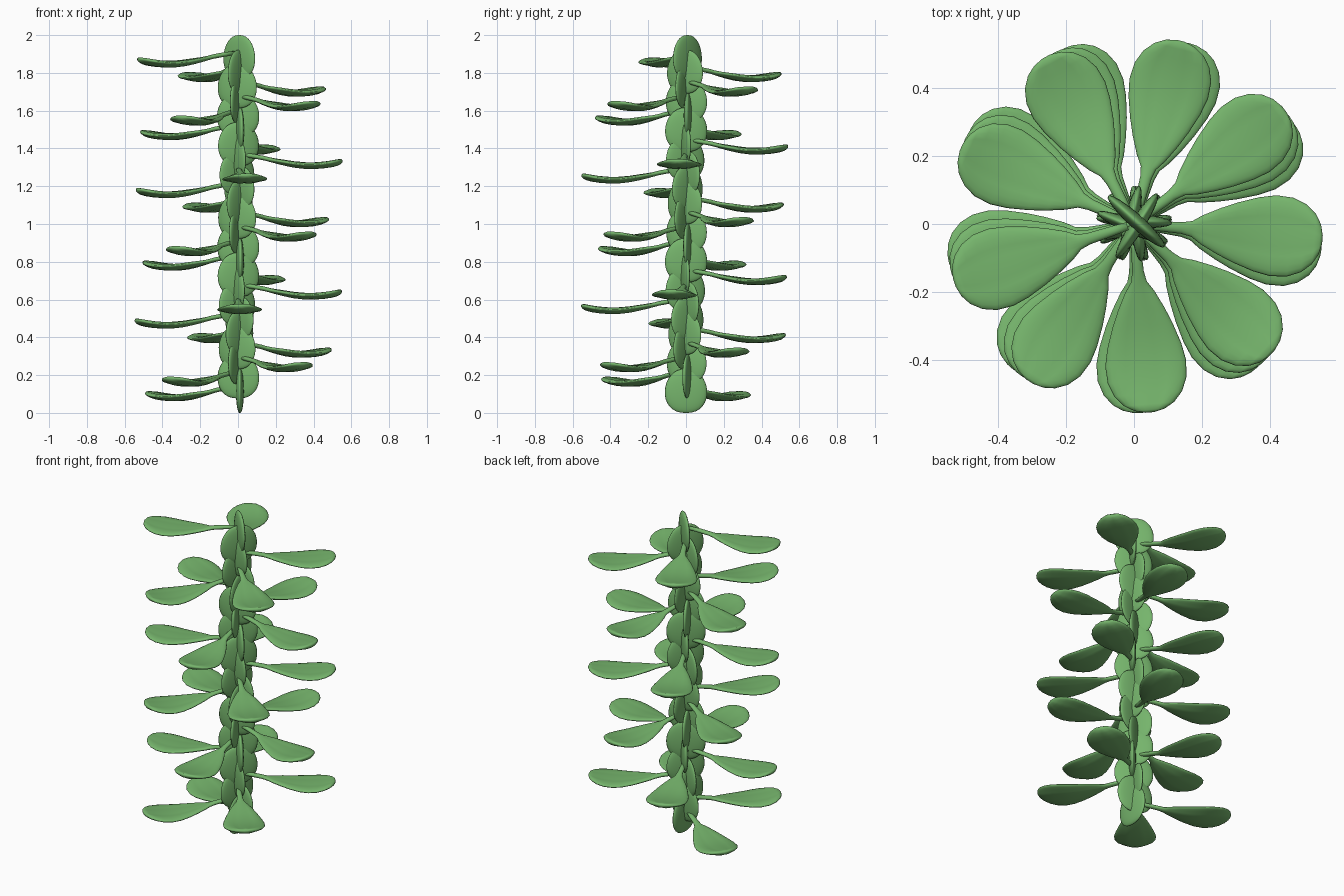
import bpy, bmesh, math

if "Cube" in bpy.data.objects:
    bpy.data.objects.remove(bpy.data.objects["Cube"])

COUNT, STEP, PITCH = 24, -80.4, 0.0768
SEG = 24

green = bpy.data.materials.new("leaf_green")
green.diffuse_color = (0.18, 0.46, 0.15, 1)
green.use_nodes = True
green.node_tree.nodes["Principled BSDF"].inputs["Base Color"].default_value = green.diffuse_color


def loft(name, rings):
    """Skin a list of closed rings of points and cap both ends."""
    bm = bmesh.new()
    loops = [[bm.verts.new(p) for p in r] for r in rings]
    for a, b in zip(loops, loops[1:]):
        for k in range(SEG):
            j = (k + 1) % SEG
            bm.faces.new((a[k], a[j], b[j], b[k]))
    bm.faces.new(loops[0])
    bm.faces.new(loops[-1])
    bmesh.ops.recalc_face_normals(bm, faces=bm.faces)
    for f in bm.faces:
        f.smooth = True
    me = bpy.data.meshes.new(name)
    bm.to_mesh(me)
    bm.free()
    me.materials.append(green)
    return me


# Spoon-shaped leaf: radius, half width, centre height, half thickness
stations = [
    (0.02, 0.012, 0.022, 0.011), (0.08, 0.015, 0.014, 0.012),
    (0.14, 0.017, 0.003, 0.012), (0.17, 0.023, -0.005, 0.012),
    (0.20, 0.043, -0.012, 0.013), (0.25, 0.068, -0.022, 0.015),
    (0.30, 0.089, -0.031, 0.016), (0.36, 0.109, -0.037, 0.017),
    (0.41, 0.119, -0.037, 0.017), (0.46, 0.116, -0.033, 0.017),
    (0.50, 0.100, -0.027, 0.017), (0.53, 0.074, -0.020, 0.016),
    (0.547, 0.045, -0.014, 0.013), (0.555, 0.012, -0.012, 0.005),
]


def leaf_ring(r, w, z, t):
    pts = []
    blade = min(1, max(0, (w - 0.02) / 0.06))
    for k in range(SEG):
        a = 2 * math.pi * k / SEG
        u = math.cos(a)
        ripple = 0.0015 * math.cos(3 * math.pi * u) + 0.007 * u * u
        pts.append((r, w * u, z + t * math.sin(a) + blade * ripple))
    return pts


leaf_mesh = loft("leaf", [leaf_ring(*s) for s in stations])


# Upright rounded pad forming the stem
def pad_ring(v):
    h = math.sin(v)
    c = math.cos(v) ** 0.85 if math.cos(v) > 0 else 0
    w = max(0.112 * c * (1 - 0.06 * h), 0.004)
    t = max(0.021 * c, 0.002)
    return [(w * math.cos(2 * math.pi * k / SEG), t * math.sin(2 * math.pi * k / SEG), 0.117 * h)
            for k in range(SEG)]


pad_mesh = loft("stem_pad", [pad_ring(math.pi * (i / 16 - 0.5)) for i in range(17)])


def place(name, mesh, z, angle):
    ob = bpy.data.objects.new(name, mesh)
    ob.location = (0, 0, z)
    ob.rotation_euler = (0, 0, math.radians(angle))
    bpy.context.collection.objects.link(ob)
    return ob


# Spiral of pads and leaves, from the top down
for i in range(COUNT):
    z = 1.883 - i * PITCH
    az = -162 + STEP * i
    place(f"leaf_{i + 1:02d}", leaf_mesh, z, az)
    pad = place(f"stem_pad_{i + 1:02d}", pad_mesh, z, az - 60)
    n = math.radians(az + 210)
    pad.location.x = 0.01 * math.cos(n)
    pad.location.y = 0.01 * math.sin(n)
